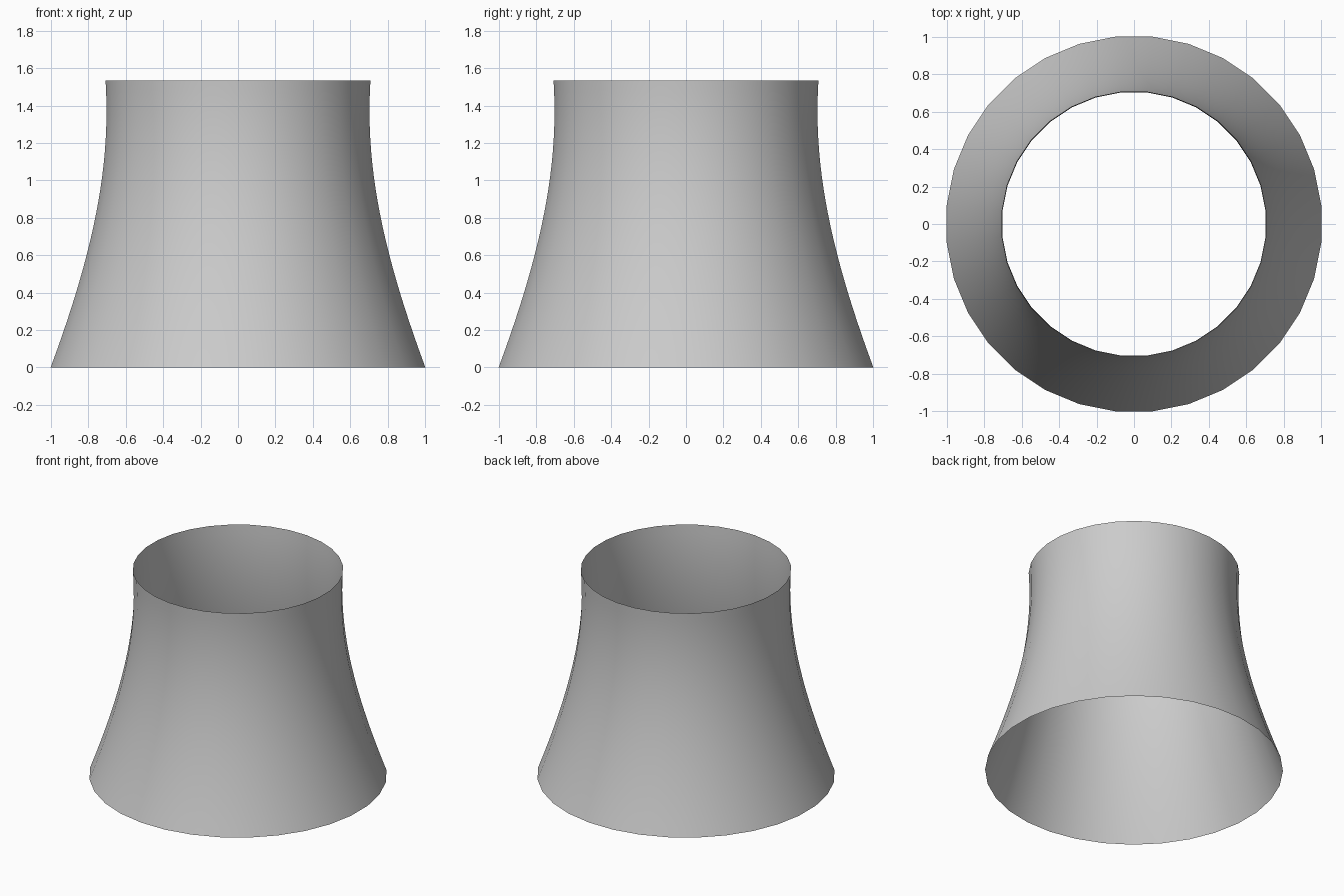
import bpy, bmesh, math

if "Cube" in bpy.data.objects:
    bpy.data.objects.remove(bpy.data.objects["Cube"])

SIDES = 32
RINGS = 24
HEIGHT = 1.535
WAIST_R, WAIST_Z, SPREAD = 0.703, 1.37, 1.35   # hyperbolic profile


def radius(z):
    return WAIST_R * math.sqrt(1 + ((z - WAIST_Z) / SPREAD) ** 2)


# Open hyperbolic shell, flats facing the axes
bm = bmesh.new()
rings = []
for i in range(RINGS + 1):
    z = HEIGHT * i / RINGS
    r = radius(z) / math.cos(math.pi / SIDES)
    ring = []
    for k in range(SIDES):
        a = 2 * math.pi * (k + 0.5) / SIDES
        ring.append(bm.verts.new((r * math.cos(a), r * math.sin(a), z)))
    rings.append(ring)
for low, high in zip(rings, rings[1:]):
    for k in range(SIDES):
        n = (k + 1) % SIDES
        bm.faces.new((low[k], low[n], high[n], high[k]))

mesh = bpy.data.meshes.new("tower_shell")
bm.to_mesh(mesh)
bm.free()
shell = bpy.data.objects.new("tower_shell", mesh)
bpy.context.collection.objects.link(shell)

# Smooth shading
bpy.context.view_layer.objects.active = shell
shell.select_set(True)
bpy.ops.object.shade_smooth_by_angle(angle=math.radians(40))
